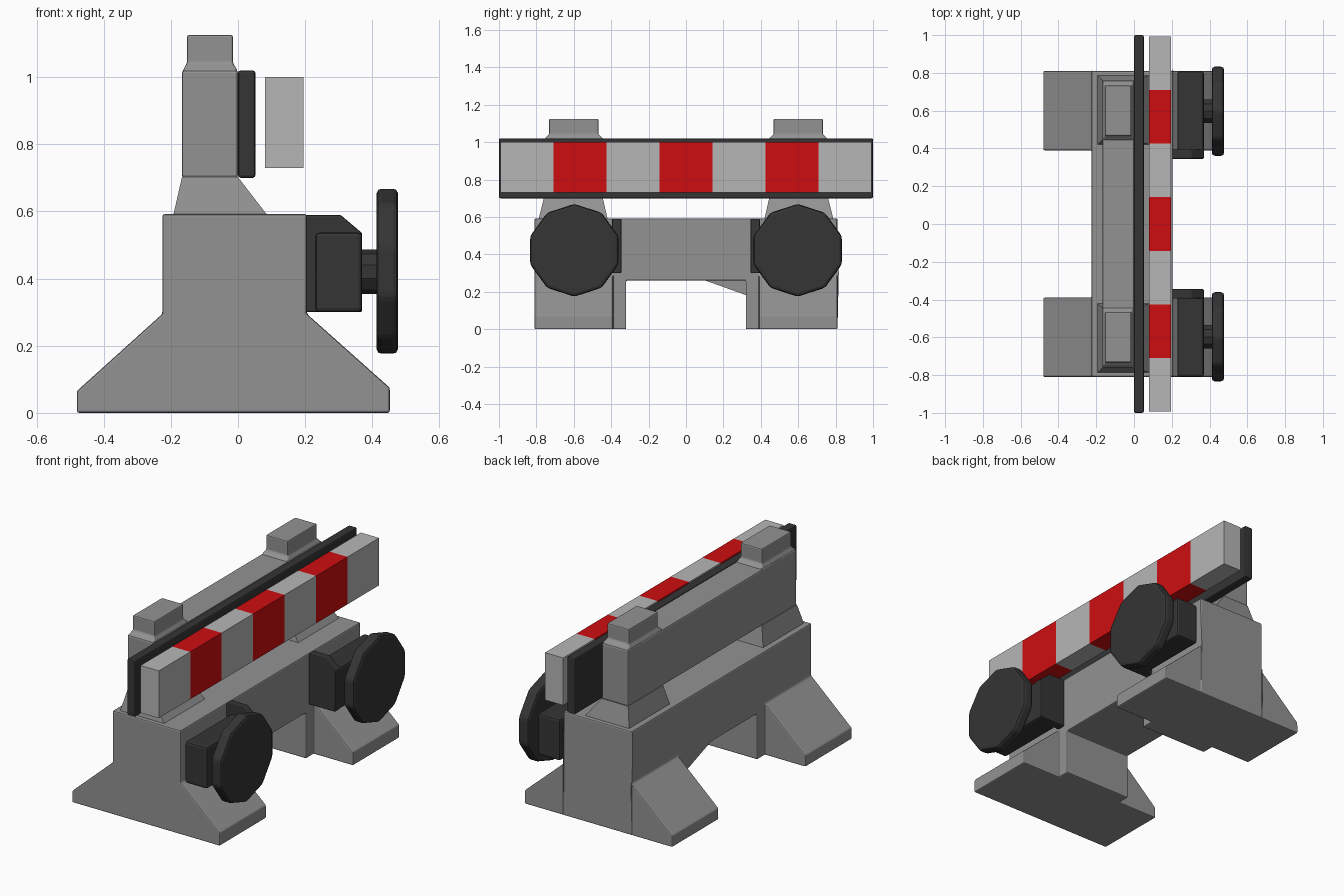
import bpy, bmesh, math
from mathutils import Matrix

if "Cube" in bpy.data.objects:
    bpy.data.objects.remove(bpy.data.objects["Cube"])


def material(name, rgb):
    m = bpy.data.materials.new(name)
    m.diffuse_color = (*rgb, 1)
    m.use_nodes = True
    m.node_tree.nodes["Principled BSDF"].inputs["Base Color"].default_value = m.diffuse_color
    return m


CONCRETE = material("concrete_grey", (0.29, 0.29, 0.29))
LIGHT = material("light_grey", (0.47, 0.47, 0.47))
RED = material("red", (0.62, 0.004, 0.005))
DARK = material("dark_rubber", (0.035, 0.035, 0.035))


def finish(bm, name, mat, bevel=0.0):
    bmesh.ops.recalc_face_normals(bm, faces=bm.faces)
    me = bpy.data.meshes.new(name)
    bm.to_mesh(me)
    bm.free()
    me.materials.append(mat)
    ob = bpy.data.objects.new(name, me)
    bpy.context.collection.objects.link(ob)
    if bevel:
        add_bevel(ob, bevel)
    return ob


def add_bevel(ob, width):
    b = ob.modifiers.new("bevel", 'BEVEL')
    b.width, b.segments, b.limit_method = width, 2, 'ANGLE'
    b.angle_limit = math.radians(20)


def prism(name, pts, axis, lo, hi, mat, bevel=0.0):
    """Extrude a profile: axis 'x' takes (y, z) points, axis 'y' takes (x, z)."""
    bm = bmesh.new()
    put = (lambda p, d: (d, p[0], p[1])) if axis == 'x' else (lambda p, d: (p[0], d, p[1]))
    f = bm.faces.new([bm.verts.new(put(p, lo)) for p in pts])
    ext = bmesh.ops.extrude_face_region(bm, geom=[f])
    move = (hi - lo, 0, 0) if axis == 'x' else (0, hi - lo, 0)
    bmesh.ops.translate(bm, vec=move, verts=[v for v in ext["geom"] if isinstance(v, bmesh.types.BMVert)])
    return finish(bm, name, mat, bevel)


def loft(name, levels, mat, bevel=0.0):
    """Stack rectangles (z, x0, x1, y0, y1) into a tapered block."""
    bm = bmesh.new()
    rings = [[bm.verts.new(c) for c in ((x0, y0, z), (x1, y0, z), (x1, y1, z), (x0, y1, z))]
             for z, x0, x1, y0, y1 in levels]
    for a, b in zip(rings, rings[1:]):
        for i in range(4):
            j = (i + 1) % 4
            bm.faces.new((a[i], a[j], b[j], b[i]))
    bm.faces.new(rings[0])
    bm.faces.new(rings[-1])
    return finish(bm, name, mat, bevel)


def box(name, x, y, z, mat, bevel=0.0):
    return loft(name, [(z[0], *x, *y), (z[1], *x, *y)], mat, bevel)


def disc(name, x0, x1, y, z, r, mat, sides=10, bevel=0.0):
    pts = [(y + r * math.sin(math.tau * i / sides), z + r * math.cos(math.tau * i / sides))
           for i in range(sides)]
    return prism(name, pts, 'x', x0, x1, mat, bevel)


# Arched base with two flared feet joined into it
arch = [(-0.81, 0), (-0.32, 0), (-0.32, 0.26), (0.32, 0.26), (0.32, 0), (0.81, 0), (0.81, 0.592), (-0.81, 0.592)]
base = prism("base", arch, 'x', -0.225, 0.205, CONCRETE)
foot = [(-0.48, 0), (0.452, 0), (0.452, 0.075), (0.205, 0.295), (0.188, 0.31), (-0.208, 0.31),
        (-0.225, 0.295), (-0.48, 0.065)]
wings = [prism("foot", foot, 'y', lo, hi, CONCRETE) for lo, hi in ((-0.81, -0.39), (0.39, 0.81))]
for w in wings:
    m = base.modifiers.new("union", 'BOOLEAN')
    m.operation, m.solver, m.object = 'UNION', 'EXACT', w
bpy.context.view_layer.update()
joined = bpy.data.meshes.new_from_object(base.evaluated_get(bpy.context.evaluated_depsgraph_get()))
base.modifiers.clear()
base.data = joined
for w in wings:
    bpy.data.objects.remove(w)
bm = bmesh.new()
bm.from_mesh(joined)
bmesh.ops.remove_doubles(bm, verts=bm.verts, dist=0.0005)
bmesh.ops.dissolve_limit(bm, angle_limit=0.02, verts=bm.verts, edges=bm.edges)
bm.to_mesh(joined)
bm.free()
joined.materials.clear()
joined.materials.append(CONCRETE)
add_bevel(base, 0.007)

# Upper wall beam
box("upper_wall", (-0.167, 0), (-0.76, 0.76), (0.70, 1.02), CONCRETE, 0.008)

for s, side in ((-1, "front"), (1, "back")):
    def span(a, b):
        return tuple(sorted((s * a, s * b)))

    # Flared pedestal under the wall and lifting block above it
    loft(side + "_pedestal", [(0.58, -0.192, 0.09, *span(0.42, 0.787)),
                              (0.592, -0.192, 0.085, *span(0.42, 0.787)),
                              (0.702, -0.167, 0.0, *span(0.445, 0.76))], CONCRETE)
    loft(side + "_top_block", [(1.012, -0.166, -0.001, *span(0.438, 0.759)),
                               (1.024, -0.162, -0.004, *span(0.45, 0.75)),
                               (1.042, -0.152, -0.015, *span(0.468, 0.732)),
                               (1.125, -0.152, -0.015, *span(0.468, 0.732))], CONCRETE, 0.006)

    # Dark clamp: inner cheek plate plus the block that carries the knob
    cheek = [(0.2, 0.30), (0.37, 0.30), (0.37, 0.535), (0.305, 0.59), (0.2, 0.59)]
    prism(side + "_clamp_cheek", cheek, 'y', *span(0.345, 0.395), DARK, 0.006)
    box(side + "_clamp_block", (0.23, 0.37), span(0.38, 0.808), (0.30, 0.537), DARK, 0.012)

    # Stem and ten-sided knob
    disc(side + "_knob_stem", 0.36, 0.42, s * 0.597, 0.42, 0.066, DARK)
    disc(side + "_knob", 0.412, 0.477, s * 0.597, 0.422, 0.248, DARK, bevel=0.016)

# Dark backing board
box("backing_board", (0, 0.052), (-1, 1), (0.70, 1.02), DARK, 0.008)

# Striped warning bar: one box cut into seven bands
bar = box("striped_bar", (0.08, 0.195), (-0.992, 0.992), (0.73, 1.0), LIGHT)
bar.data.materials.append(RED)
band = 1.984 / 7
bm = bmesh.new()
bm.from_mesh(bar.data)
for i in range(1, 7):
    bmesh.ops.bisect_plane(bm, geom=bm.verts[:] + bm.edges[:] + bm.faces[:],
                           plane_co=(0, -0.992 + i * band, 0), plane_no=(0, 1, 0))
for f in bm.faces:
    k = int((f.calc_center_median().y + 0.992) / band)
    f.material_index = 1 if k in (1, 3, 5) else 0
bm.to_mesh(bar.data)
bm.free()
